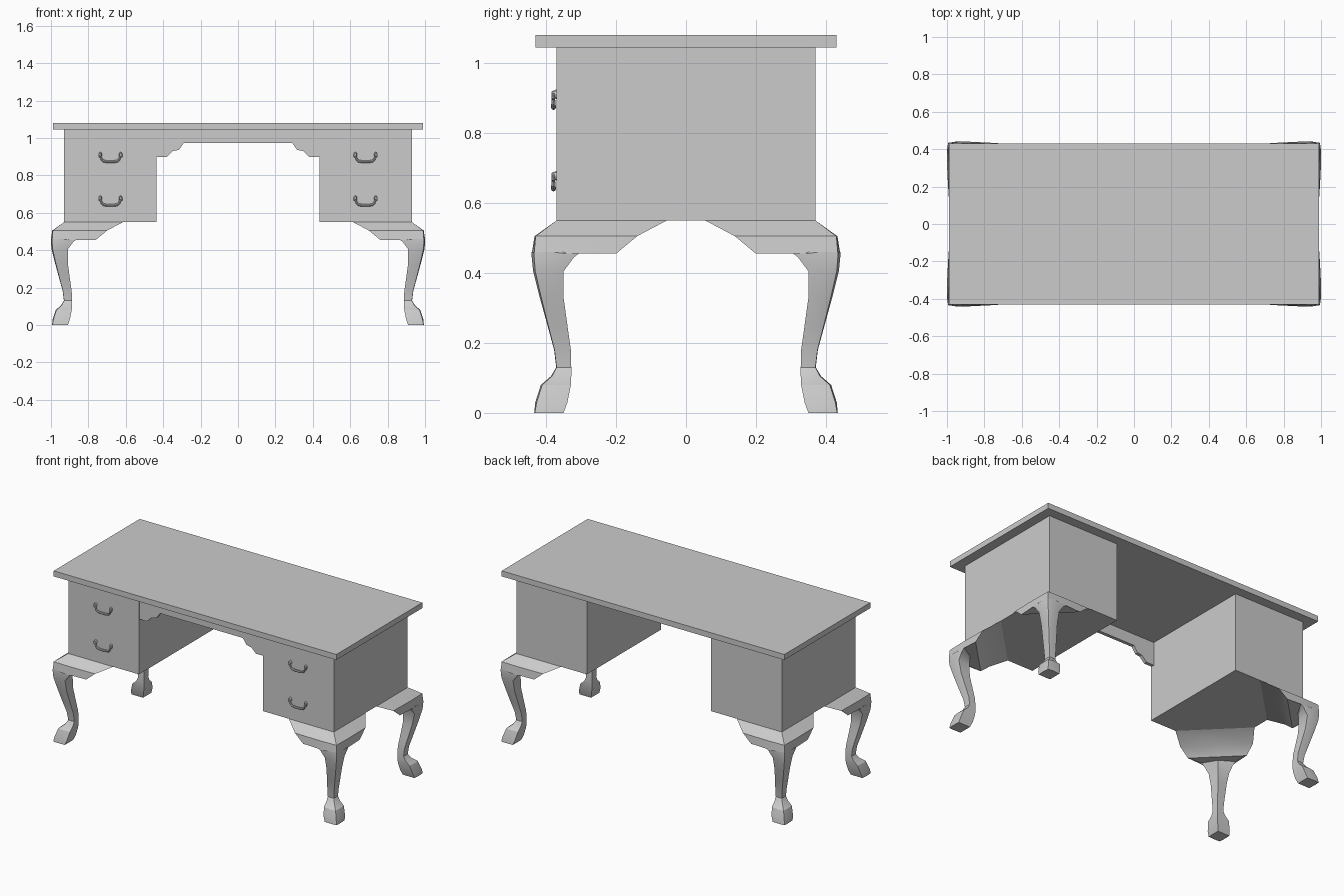
import bpy, bmesh
from mathutils import Vector

if "Cube" in bpy.data.objects:
    bpy.data.objects.remove(bpy.data.objects["Cube"])


def finish(name, bm, smooth=False):
    bmesh.ops.recalc_face_normals(bm, faces=bm.faces)
    me = bpy.data.meshes.new(name)
    bm.to_mesh(me)
    bm.free()
    ob = bpy.data.objects.new(name, me)
    bpy.context.collection.objects.link(ob)
    if smooth:
        bpy.ops.object.select_all(action='DESELECT')
        ob.select_set(True)
        bpy.context.view_layer.objects.active = ob
        bpy.ops.object.shade_smooth_by_angle(angle=0.5)
    return ob


def loft(bm, rings):
    rows = [[bm.verts.new(p) for p in ring] for ring in rings]
    n = len(rows[0])
    for a, b in zip(rows, rows[1:]):
        for i in range(n):
            j = (i + 1) % n
            bm.faces.new((a[i], a[j], b[j], b[i]))
    bm.faces.new(rows[0])
    bm.faces.new(rows[-1])


def box(name, lo, hi):
    bm = bmesh.new()
    loft(bm, [[(lo[0], lo[1], z), (hi[0], lo[1], z), (hi[0], hi[1], z), (lo[0], hi[1], z)]
              for z in (lo[2], hi[2])])
    return finish(name, bm)


# Leg sections from knee to foot: z, outer corner, side bulge, arm end, inner point
LEG = [
    (0.550, 0.370, 0.000, 0.055, 0.2125),
    (0.505, 0.430, 0.003, 0.140, 0.285),
    (0.455, 0.434, 0.007, 0.200, 0.317),
    (0.460, 0.434, 0.007, 0.300, 0.350),
    (0.445, 0.434, 0.007, 0.320, 0.350),
    (0.405, 0.431, 0.006, 0.350, 0.352),
    (0.330, 0.414, 0.004, 0.350, 0.350),
    (0.250, 0.394, 0.002, 0.339, 0.339),
    (0.180, 0.376, 0.001, 0.329, 0.329),
    (0.130, 0.370, 0.001, 0.328, 0.328),
    (0.105, 0.383, 0.003, 0.328, 0.328),
    (0.080, 0.411, 0.004, 0.329, 0.329),
    (0.030, 0.427, 0.004, 0.339, 0.339),
    (0.000, 0.432, 0.002, 0.350, 0.350),
]


def leg(name, sx, sy):
    bm = bmesh.new()
    rings = []
    for z, c, b, e, i in LEG:
        m = 0.6 * c + 0.4 * e
        sec = [(c, c), (m, c + b), (e, c), (i, i), (c, e), (c + b, m)]
        rings.append([(sx * (0.56 + p), sy * q, z) for p, q in sec])
    loft(bm, rings)
    finish(name, bm, True)


def drawer_handle(name, x, z):
    bm = bmesh.new()
    # Swinging bail: round tube along a U path
    half = [(0.060, 0.012), (0.060, -0.002), (0.051, -0.006), (0.047, -0.018),
            (0.036, -0.027), (0.018, -0.030)]
    path = half + [(-u, w) for u, w in reversed(half)]
    pts = [Vector((x + u, -0.379, z + w)) for u, w in path]
    radii = [0.004, 0.005, 0.005, 0.006, 0.007, 0.007]
    radii += radii[::-1]
    rings = []
    for k, p in enumerate(pts):
        t = (pts[min(k + 1, len(pts) - 1)] - pts[max(k - 1, 0)]).normalized()
        side = t.cross(Vector((0, 1, 0)))
        r = radii[k]
        rings.append([p + side * r * a + Vector((0, r * b, 0)) for a, b in
                      ((1, 0), (.7, .7), (0, 1), (-.7, .7), (-1, 0), (-.7, -.7), (0, -1), (.7, -.7))])
    loft(bm, rings)
    # Posts fixed to the drawer front
    for s in (-1, 1):
        oct_ = ((1, 0), (.7, .7), (0, 1), (-.7, .7), (-1, 0), (-.7, -.7), (0, -1), (.7, -.7))
        loft(bm, [[(x + s * 0.054 + r * a, y, z + 0.008 + 1.5 * r * b) for a, b in oct_]
                  for y, r in ((-0.368, 0.010), (-0.375, 0.008), (-0.385, 0.005))])
    finish(name, bm, True)


# Desk top
box("desk_top", (-0.99, -0.43, 1.045), (0.99, 0.43, 1.08))

# Kneehole apron with stepped ends
bm = bmesh.new()
half = [(0.436, 1.046), (0.436, 0.898), (0.382, 0.898), (0.348, 0.93),
        (0.316, 0.936), (0.290, 0.973)]
outline = half + [(-u, w) for u, w in reversed(half)]
loft(bm, [[(u, y, w) for u, w in outline] for y in (-0.366, -0.345)])
finish("kneehole_apron", bm)

# Pedestals, legs and handles on both sides
for sx, side in ((-1, "left"), (1, "right")):
    xs = sorted((sx * 0.435, sx * 0.93))
    box(side + "_pedestal", (xs[0], -0.37, 0.55), (xs[1], 0.37, 1.046))
    for sy, end in ((-1, "front"), (1, "back")):
        leg(f"{end}_{side}_leg", sx, sy)
    for z, row in ((0.903, "upper"), (0.670, "lower")):
        drawer_handle(f"{side}_{row}_handle", sx * 0.682, z)
